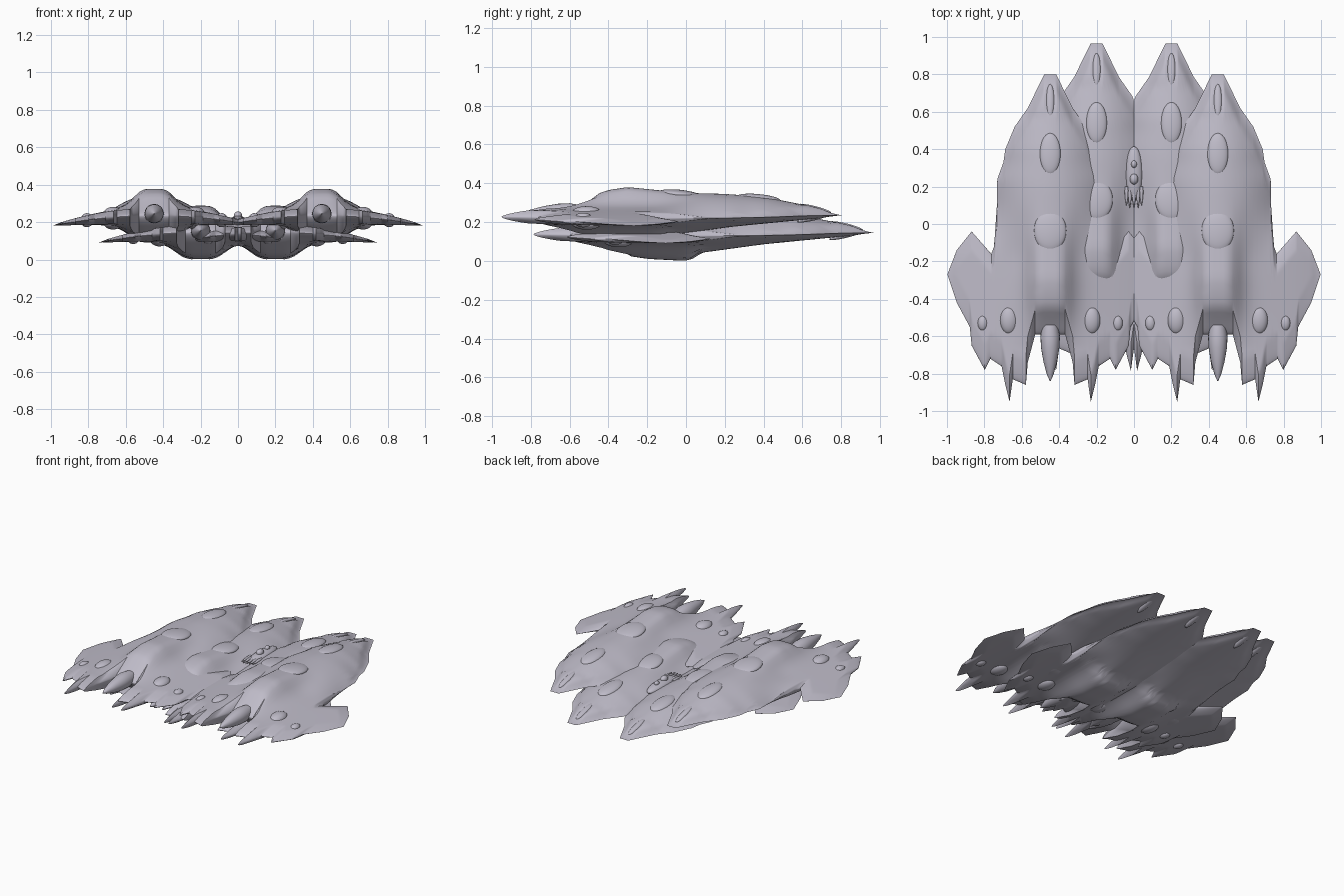
import bpy, bmesh, math
from mathutils import Matrix, Vector

old = bpy.data.objects.get("Cube")
if old:
    bpy.data.objects.remove(old, do_unlink=True)

# One pale violet-grey shell colour
shell = bpy.data.materials.new("pale_violet_grey")
shell.use_nodes = True
colour = (0.52, 0.50, 0.58, 1)
shell.diffuse_color = colour
shell.node_tree.nodes["Principled BSDF"].inputs["Base Color"].default_value = colour

# Half outline of a hull: distance from its centre line against y
FRONT = [(0, .8), (.032, .8), (.12, .62), (.19, .52), (.24, .4), (.25, .33), (.283, .24),
         (.285, .1), (.30, -.12), (.315, -.16), (.42, -.04), (.5, -.14), (.55, -.27)]
BACK = [(0, -.59), (.08, -.59), (.12, -.74), (.13, -.86), (.2, -.83), (.217, -.95), (.24, -.86),
        (.26, -.76), (.32, -.72), (.35, -.78), (.42, -.65), (.43, -.55), (.5, -.42), (.55, -.27)]
# Ridge height and keel depth along y
RIDGE = [(-.95, .01), (-.7, .03), (-.6, .06), (-.5, .095), (-.4, .13), (-.3, .145), (-.2, .135),
         (0, .115), (.2, .11), (.4, .095), (.6, .055), (.8, .006)]
KEEL = [(-.95, .01), (-.7, .06), (-.56, .105), (-.36, .135), (-.17, .145), (-.13, .135),
        (-.1, .105), (.23, .06), (.8, .004)]
WIDTH = [(y, d) for d, y in reversed(FRONT[1:9])]


def lerp(table, x):
    if x <= table[0][0]:
        return table[0][1]
    for (a, u), (b, v) in zip(table, table[1:]):
        if x <= b:
            return u + (v - u) * (x - a) / (b - a)
    return table[-1][1]


def smooth(a, b, x):
    t = max(0, min(1, (x - a) / (b - a)))
    return t * t * (3 - 2 * t)


def middle(d):
    return .235 - .18 * d * d


def thickness(table, d, y, spread):
    """Dome section towards the nose, ridge and thin wings towards the tail."""
    h = lerp(table, y)
    dome = h * max(0, 1 - (d / lerp(WIDTH, y)) ** 2)
    ridge = max(0, h - .04) / (1 + (d / spread) ** 4) + .04 * max(0, 1 - (d / .56) ** 2)
    front, back = lerp(FRONT, d), lerp(BACK, d)
    edge = max(0, min(1, (front - y) / .1)) ** .6 * max(0, min(1, (y - back) / .14)) ** .6
    k = smooth(-.2, .15, y)
    return (dome * k + ridge * (1 - k)) * edge


def top(d, y):
    cap = .007 * smooth(.58, .61, y) * smooth(.02, .035, d) * (y < .78)
    t = thickness(RIDGE, d, y, .12)
    return middle(d) + t + min(cap, t * .3)


def bottom(d, y):
    return middle(d) - thickness(KEEL, d, y, .15)


def finish(bm, name):
    bmesh.ops.recalc_face_normals(bm, faces=bm.faces)
    mesh = bpy.data.meshes.new(name)
    bm.to_mesh(mesh)
    bm.free()
    mesh.materials.append(shell)
    return mesh


def place(mesh, name, offset):
    ob = bpy.data.objects.new(name, mesh)
    bpy.context.collection.objects.link(ob)
    ob.location = offset
    return ob


def ellipsoid(bm, centre, radii, tilt=0):
    m = Matrix.Translation(centre) @ Matrix.Rotation(tilt, 4, 'X') @ Matrix.Diagonal((*radii, 1))
    bmesh.ops.create_uvsphere(bm, u_segments=28, v_segments=16, radius=1, matrix=m)


def spike(bm, root, length, radius):
    """Round tail thruster: bulges behind its root and tapers to a point at -y."""
    rings = []
    for t, r in [(0, .8), (.2, 1), (.4, .95), (.65, .7), (.88, .35), (1, .04)]:
        ring = []
        for i in range(20):
            a = math.tau * i / 20
            ring.append(bm.verts.new(Vector(root) + Vector(
                (radius * r * math.cos(a), -length * t, radius * r * math.sin(a)))))
        rings.append(ring)
    for a, b in zip(rings, rings[1:]):
        for i in range(20):
            j = (i + 1) % 20
            bm.faces.new((a[i], a[j], b[j], b[i]))
    bm.faces.new(rings[0])
    bm.faces.new(rings[-1])


# Hull shell: columns across, rows from the front edge to the ragged back edge
def hull_mesh():
    half = {d for d, _ in FRONT + BACK} | {round(i * .0125, 4) for i in range(45)}
    xs = sorted({d for d in half if d <= .55} | {-d for d in half if d <= .55})
    rows = 48
    bm = bmesh.new()
    for surface in (top, bottom):
        grid = []
        for x in xs:
            d = abs(x)
            f, b = lerp(FRONT, d), lerp(BACK, d)
            col = []
            for i in range(rows + 1):
                y = f + (b - f) * (.5 - .5 * math.cos(math.pi * i / rows))
                z = middle(d) if i in (0, rows) else surface(d, y)
                col.append(bm.verts.new((x, y, z)))
            grid.append(col)
        for a, b in zip(grid, grid[1:]):
            for i in range(rows):
                bm.faces.new((a[i], a[i + 1], b[i + 1], b[i]))
    bmesh.ops.remove_doubles(bm, verts=bm.verts, dist=.0002)
    return finish(bm, "hull")


# Oval pods set in the hull skin, following its slope
def pods_mesh():
    bm = bmesh.new()
    pods = [(0, .375, .056, .112, .022), (0, -.035, .086, .112, .024), (0, .66, .022, .09, .014)]
    for side in (-1, 1):
        pods += [(side * .22, -.515, .048, .075, .032), (side * .36, -.53, .028, .042, .022)]
    for x, y, rx, ry, rz in pods:
        d = abs(x)
        tilt = math.atan((top(d, y + .04) - top(d, y - .04)) / .08)
        ellipsoid(bm, (x, y, top(d, y) - rz * .45), (rx, ry, rz), tilt)
        if d > 0 or y > .6:
            ellipsoid(bm, (x, y, bottom(d, y) + rz * .4), (rx, ry, rz), -tilt)
    return finish(bm, "pods")


def thruster_mesh():
    bm = bmesh.new()
    spike(bm, (0, -.54, .245), .3, .052)
    return finish(bm, "thruster")


parts = [("hull", hull_mesh()), ("pods", pods_mesh()), ("thruster", thruster_mesh())]
made = []
for level, offset in (("upper", (.448, 0, 0)), ("lower", (.2, .165, -.09))):
    for side, sign in (("left", 1), ("right", -1)):
        for name, mesh in parts:
            made.append(place(mesh, f"{level}_{side}_{name}",
                              (sign * offset[0], offset[1], offset[2])))

# Small command pod riding on the centre line
bm = bmesh.new()
ellipsoid(bm, (0, .27, .205), (.046, .145, .03))
ellipsoid(bm, (0, .36, .205), (.022, .055, .018))
for y, r in ((.32, .015), (.24, .022)):
    ellipsoid(bm, (0, y, .235), (r, r * 1.3, r))
for x, y in ((0, .19), (.022, .19), (-.022, .19), (.04, .2), (-.04, .2)):
    spike(bm, (x, y, .215), .105, .01)
made.append(place(finish(bm, "command_pod"), "command_pod", (0, 0, 0)))

# Smooth shading, sharp along the thin rims
for ob in bpy.context.view_layer.objects:
    ob.select_set(False)
for ob in made:
    ob.select_set(True)
bpy.context.view_layer.objects.active = made[0]
bpy.ops.object.shade_smooth_by_angle(angle=math.radians(40))
